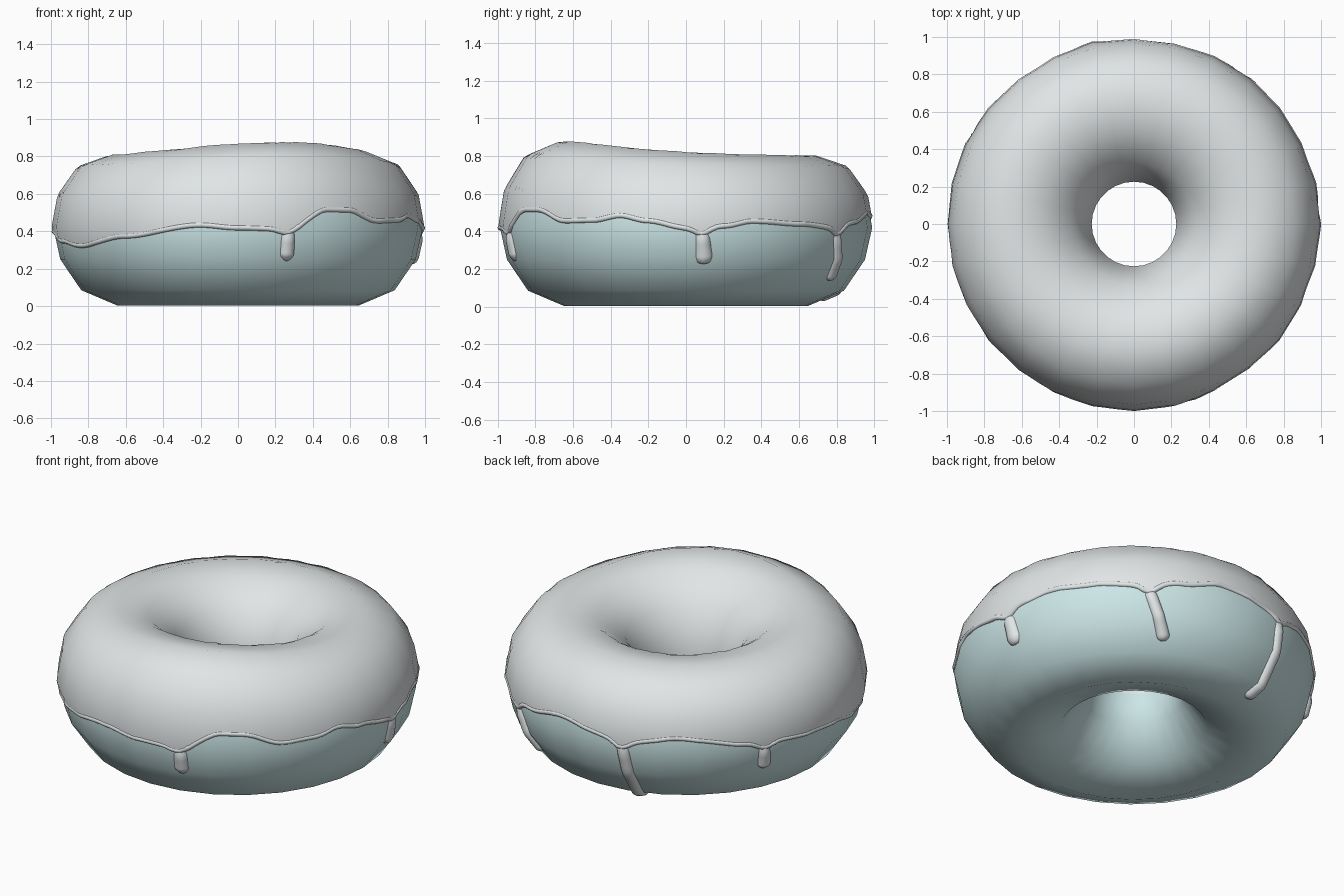
import bpy, math
from mathutils import Vector

if "Cube" in bpy.data.objects:
    bpy.data.objects.remove(bpy.data.objects["Cube"])

SEG = 28
# Tube cross-section (radius, height), from the outer equator over the top and round
PROFILE = [(.988, .42), (.957, .59), (.853, .737), (.685, .793), (.50, .765), (.335, .64),
           (.23, .42), (.27, .27), (.40, .09), (.645, .003), (.838, .085), (.95, .25)]

# Icing edge height around the ring: (degrees, z)
EDGE = [(0, .42), (12, .43), (21, .455), (38, .44), (54, .42), (65, .45), (80, .50), (105, .45),
        (122, .49), (150, .43), (168, .41), (180, .40), (195, .35), (210, .325), (232, .375),
        (258, .43), (270, .415), (282, .41), (288, .43), (299, .50), (307, .50), (319, .45),
        (330, .455), (339, .48), (348, .455), (360, .42)]

# Drips: (start degrees, tip degrees, tip z, half width, tip swell)
DRIPS = [(5, 6, .225, .044, 1.3), (55, 61, .135, .036, 1.15), (104, 107, .04, .038, 1.15),
         (151, 152, .25, .038, 1.2), (286, 286, .24, .044, 1.05)]


def dough_vert(i, j):
    """Corner of the coarse ring, with a soft swelling at the front top."""
    a = 2 * math.pi * i / SEG
    r, z = PROFILE[j % 12]
    x, y = r * math.cos(a), r * math.sin(a)
    d2 = (x - .22) ** 2 + (y + .62) ** 2
    z += .077 * max(0, (z - .38) / .41) * math.exp(-d2 / .45)
    return Vector((x, y, z))


def blend(deg, v, corner):
    """Bilinear blend of a per-corner vector at an angle and profile position."""
    u = deg / 360 * SEG
    i, j = math.floor(u), math.floor(v)
    return corner(i, j).lerp(corner(i + 1, j), u - i).lerp(
        corner(i, j + 1).lerp(corner(i + 1, j + 1), u - i), v - j)


def surface(deg, v, off=0.0):
    """Point on the dough pushed outward by off."""
    p = blend(deg, v, dough_vert)
    a = math.radians(deg)
    n = p - Vector((.61 * math.cos(a), .61 * math.sin(a), .41))
    return p + n.normalized() * off


def v_at(z):
    """Profile position on the outer wall for a height."""
    for j in range(-3, 3):
        z0, z1 = PROFILE[j % 12][1], PROFILE[(j + 1) % 12][1]
        if z <= z1:
            return j + (z - z0) / (z1 - z0)
    return 3


def edge_v(deg):
    """Icing edge position, dipping a little where a drip leaves it."""
    deg %= 360
    for (a, za), (b, zb) in zip(EDGE, EDGE[1:]):
        if deg <= b:
            t = (deg - a) / (b - a)
            z = za + (zb - za) * t * t * (3 - 2 * t)
            break
    for d in DRIPS:
        z -= .035 * math.exp(-((deg - d[0]) / 3.2) ** 2)
    return v_at(z)


def grid_mesh(name, rings, close_rows):
    """Mesh from equal-length columns arranged in a closed ring."""
    n, m = len(rings), len(rings[0])
    verts = [p for ring in rings for p in ring]
    faces = []
    for i in range(n):
        for j in range(m if close_rows else m - 1):
            a, b = i * m, ((i + 1) % n) * m
            k = (j + 1) % m
            faces.append((a + j, b + j, b + k, a + k))
    me = bpy.data.meshes.new(name)
    me.from_pydata(verts, [], faces)
    me.shade_smooth()
    ob = bpy.data.objects.new(name, me)
    bpy.context.collection.objects.link(ob)
    return ob


def material(name, rgb):
    mat = bpy.data.materials.new(name)
    mat.diffuse_color = (*rgb, 1)
    mat.use_nodes = True
    mat.node_tree.nodes["Principled BSDF"].inputs["Base Color"].default_value = mat.diffuse_color
    return mat


icing_mat = material("icing_white", (.75, .785, .795))


def tube(name, pts, radii, radius, cyclic=False):
    cu = bpy.data.curves.new(name, 'CURVE')
    cu.dimensions = '3D'
    cu.bevel_depth = radius
    cu.bevel_resolution = 3
    cu.use_fill_caps = True
    sp = cu.splines.new('POLY')
    sp.points.add(len(pts) - 1)
    for q, p, r in zip(sp.points, pts, radii):
        q.co = (*p, 1)
        q.radius = r
    sp.use_cyclic_u = cyclic
    sp.use_smooth = True
    cu.materials.append(icing_mat)
    ob = bpy.data.objects.new(name, cu)
    bpy.context.collection.objects.link(ob)
    return ob


# Dough ring
dough = grid_mesh("dough", [[dough_vert(i, j) for j in range(12)] for i in range(SEG)], True)
dough.data.materials.append(material("dough_tint", (.6, .79, .8)))
dough_normals = [v.normal.copy() for v in dough.data.vertices]


def dough_normal(i, j):
    return dough_normals[(i % SEG) * 12 + j % 12]


# Icing shell, from the wavy outer edge over the top into the hole
COLS, ROWS = SEG * 8, 30
rings, normals = [], []
for c in range(COLS):
    deg = 360 * c / COLS
    v0, v1 = edge_v(deg), 5.95
    vs = [v0 + (v1 - v0) * k / ROWS for k in range(ROWS + 1)]
    rings.append([surface(deg, v0, -.004)] + [surface(deg, v, .009) for v in vs]
                 + [surface(deg, v1, -.004)])
    normals += [blend(deg, v, dough_normal).normalized() for v in [v0] + vs + [v1]]
icing = grid_mesh("icing", rings, False)
icing.data.normals_split_custom_set_from_vertices(normals)   # same soft shading as the dough
icing.data.materials.append(icing_mat)

# Rounded lip along the outer icing edge
lip = [surface(360 * c / COLS, edge_v(360 * c / COLS), -.002) for c in range(COLS)]
tube("icing_lip", lip, [1] * COLS, .015, True)

# Drips running down the side, mostly sunk into the dough
for n, (deg, deg_tip, tip, w, swell) in enumerate(DRIPS):
    v0, v1 = edge_v(deg) + .05, v_at(tip)
    length = abs(v0 - v1) * .18
    pts, radii = [], []
    for k in range(25):
        t = 1 - (1 - k / 24) ** 1.6
        d = (1 - t) * length                          # distance left to the tip
        r = 1 + (swell - 1) * max(0, 1 - d / (3 * w))
        r += .4 * max(0, 1 - t * length / .05) ** 2   # flare into the icing
        raise_by = .009 + .016 * min(1, t * length / .05)
        sink = r * w - raise_by
        if d < w:
            r *= math.sqrt(max(.002, 1 - (1 - d / w) ** 2))
        pts.append(surface(deg + (deg_tip - deg) * t, v0 + (v1 - v0) * t, -sink))
        radii.append(r)
    tube(f"drip_{n + 1}", pts, radii, w)
